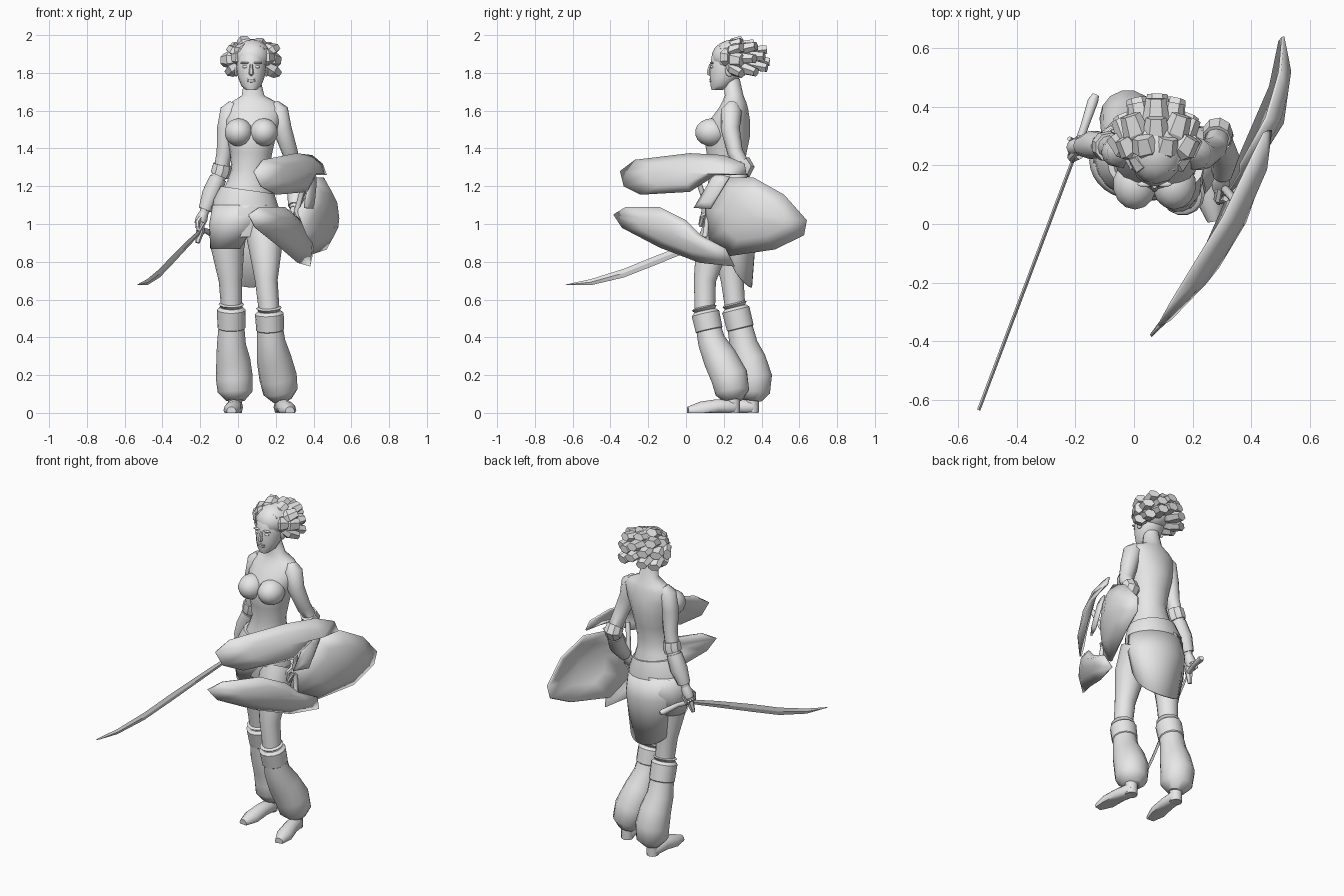
import bpy, bmesh, math
from mathutils import Vector

cube = bpy.data.objects.get("Cube")
if cube:
    bpy.data.objects.remove(cube, do_unlink=True)

clay = bpy.data.materials.new("plain_grey")
clay.use_nodes = True
clay.diffuse_color = (.8, .8, .8, 1)
clay.node_tree.nodes["Principled BSDF"].inputs["Base Color"].default_value = (.8, .8, .8, 1)


def finish(name, bm, angle=50):
    """Turn a bmesh into a named, shaded object."""
    bmesh.ops.recalc_face_normals(bm, faces=bm.faces)
    mesh = bpy.data.meshes.new(name)
    bm.to_mesh(mesh)
    bm.free()
    mesh.materials.append(clay)
    obj = bpy.data.objects.new(name, mesh)
    bpy.context.collection.objects.link(obj)
    if angle:
        bpy.ops.object.select_all(action="DESELECT")
        obj.select_set(True)
        bpy.context.view_layer.objects.active = obj
        bpy.ops.object.shade_smooth_by_angle(angle=math.radians(angle))
    return obj


def skin(name, rings, closed=True, angle=50):
    """Bridge successive rings of points; closed rings are capped."""
    bm = bmesh.new()
    loops = [[bm.verts.new(p) for p in ring] for ring in rings]
    count = len(loops[0])
    for low, high in zip(loops, loops[1:]):
        for i in range(count if closed else count - 1):
            j = (i + 1) % count
            bm.faces.new((low[i], low[j], high[j], high[i]))
    if closed:
        bm.faces.new(loops[0])
        bm.faces.new(loops[-1])
    return finish(name, bm, angle)


def body(name, rings, start=0, stop=360, tilt=0, sides=18):
    """Stack of ellipses (x, y, z, rx, ry, drop at the back), whole or part of a turn."""
    closed = stop - start == 360
    steps = sides if closed else sides + 1
    angles = [math.radians(start + (stop - start) * i / sides) for i in range(steps)]
    loops = [[(x + rx * math.cos(a), y + ry * math.sin(a),
               z + tilt * math.cos(a) - sum(drop) * max(math.sin(a), 0) ** .6)
              for a in angles] for x, y, z, rx, ry, *drop in rings]
    return skin(name, loops, closed)


def tube(name, path, sides=12, angle=50, floor=False, flat=1):
    """Limb along points (x, y, z, radius), optionally flattened."""
    pts = [Vector(p[:3]) for p in path]
    whole = (pts[-1] - pts[0]).normalized()
    ref = Vector((0, 0, 1)) if abs(whole.x) > .7 else Vector((1, 0, 0))
    loops = []
    for k, point in enumerate(pts):
        t = (pts[min(k + 1, len(pts) - 1)] - pts[max(k - 1, 0)]).normalized()
        u = (ref - t * ref.dot(t)).normalized()
        v = t.cross(u) * flat
        turn = [math.tau * i / sides for i in range(sides)]
        loop = [point + (u * math.cos(a) + v * math.sin(a)) * path[k][3] for a in turn]
        if floor:
            for p in loop:
                p.z = max(p.z, 0)
        loops.append(loop)
    return skin(name, loops, angle=angle)


def ball(name, centre, size):
    bm = bmesh.new()
    bmesh.ops.create_uvsphere(bm, u_segments=14, v_segments=9, radius=1)
    bmesh.ops.scale(bm, vec=size, verts=bm.verts)
    bmesh.ops.translate(bm, vec=centre, verts=bm.verts)
    return finish(name, bm)


# Torso with sloping shoulders, neck and bust
body("torso", [(.04, .22, .93, .13, .11), (.04, .22, 1.05, .165, .13),
               (.045, .22, 1.14, .145, .12), (.055, .215, 1.22, .115, .1),
               (.065, .215, 1.29, .1, .092), (.07, .215, 1.38, .112, .108),
               (.07, .217, 1.47, .132, .125), (.08, .232, 1.55, .15, .108),
               (.085, .25, 1.61, .155, .08), (.085, .255, 1.645, .12, .065),
               (.08, .255, 1.68, .06, .05), (.075, .24, 1.77, .042, .045)])
for side, x in (("right", .003), ("left", .137)):
    ball(side + "_bust", (x, .135, 1.485), (.076, .087, .074))

# Head and face
body("head", [(.07, .165, 1.71, .028, .03), (.07, .185, 1.73, .052, .055),
              (.07, .205, 1.775, .07, .08), (.07, .225, 1.83, .08, .1),
              (.07, .235, 1.89, .078, .1), (.07, .245, 1.94, .055, .075)])
tube("nose", [(.07, .13, 1.845, .008), (.07, .121, 1.81, .012), (.07, .122, 1.797, .014),
              (.07, .133, 1.79, .009)], sides=6)
for z in (1.756, 1.767):
    ball("lip", (.07, .134, z), (.024, .01, .007))
for side, s in (("right", -1), ("left", 1)):
    ball(side + "_eye", (.07 + s * .031, .138, 1.832), (.017, .009, .008))
    ball(side + "_brow", (.07 + s * .033, .136, 1.853), (.026, .01, .006))
    ball(side + "_ear", (.07 + s * .08, .23, 1.81), (.01, .022, .03))

# Hair: a cap with wide, flat locks fanning up, out and back
ball("hair_cap", (.075, .255, 1.885), (.1, .12, .092))
for back, count, reach in ((-24, 6, .11), (6, 8, .145), (34, 7, .155), (62, 5, .16), (88, 1, .155)):
    for i in range(count):
        around = math.radians(-32 + 244 * i / max(count - 1, 1))
        if back < 0:
            around = math.radians(15 + 150 * i / (count - 1))
        lift = math.radians(back)
        way = Vector((math.cos(around) * math.cos(lift), math.sin(lift),
                      math.sin(around) * math.cos(lift) * .8))
        root = Vector((.075, .25, 1.865))
        length = reach * (1 + .05 * (-1) ** i)
        sweep = Vector((0, .03, -.005))
        tube("hair_lock", [(*(root + way * length * .4 - sweep), .03),
                           (*(root + way * length * .78 - sweep * .3), .046),
                           (*(root + way * length + sweep), .035)], sides=6, angle=0, flat=.7)

# Arms, with elbow guards and bracers
arms = {
    "right": [(-.02, .25, 1.635, .03), (-.04, .245, 1.6, .054), (-.062, .245, 1.5, .05), (-.072, .255, 1.38, .041),
              (-.09, .265, 1.28, .04), (-.14, .27, 1.16, .038), (-.18, .265, 1.06, .024)],
    "left": [(.19, .25, 1.635, .03), (.21, .24, 1.6, .056), (.235, .235, 1.5, .05), (.275, .26, 1.38, .042),
             (.285, .31, 1.3, .042), (.31, .23, 1.17, .04), (.3, .16, 1.08, .026)],
}
for side, path in arms.items():
    tube(side + "_arm", path)
    upper, elbow, mid, wrist = [Vector(p[:3]) for p in path[3:]]
    near = elbow.lerp(upper, .35)
    tube(side + "_elbow_guard", [(*near, .05), (*elbow, .054), (*elbow.lerp(mid, .2), .05)], sides=9, angle=30)
    tube(side + "_bracer", [(*elbow.lerp(mid, .3), .045), (*mid, .05), (*mid.lerp(wrist, .85), .036)], sides=10)
    # Hand with curled fingers
    reach = (wrist - mid).normalized()
    palm = wrist + reach * .07
    tube(side + "_palm", [(*wrist, .024), (*wrist.lerp(palm, .5), .032), (*palm, .027)], sides=8)
    for i in range(4):
        knuckle = palm + Vector((.02, .03 - .02 * i, .012))
        tube(side + "_finger", [(*knuckle, .012), (*(knuckle + Vector((-.02, -.01, -.045))), .011),
                                (*(knuckle + Vector((-.035, 0, -.02))), .008)], sides=6)
    tube(side + "_thumb", [(*wrist, .012), (*(palm + Vector((-.01, -.035, .015))), .013),
                           (*(palm + Vector((-.005, -.045, -.03))), .008)], sides=6)

# Thighs, knee cuffs, baggy trouser legs and feet
thighs = {
    "right": [(-.045, .23, 1, .1), (-.055, .23, .87, .088), (-.04, .245, .7, .062), (-.035, .26, .56, .055)],
    "left": [(.135, .2, 1, .105), (.145, .135, .87, .088), (.15, .1, .7, .06), (.165, .1, .54, .055)],
}
legs = {
    "right": [(-.035, .285, .46, .068), (-.035, .305, .36, .077), (-.025, .335, .28, .09),
              (-.02, .36, .19, .098), (-.015, .355, .11, .092), (-.015, .35, .065, .05)],
    "left": [(.17, .12, .45, .068), (.175, .135, .38, .075), (.19, .18, .29, .092),
             (.212, .23, .19, .1), (.225, .245, .11, .092), (.235, .25, .065, .05)],
}
feet = {"right": (-.015, .35, -.035, .1), "left": (.23, .25, .275, .01)}
for side in thighs:
    tube(side + "_thigh", thighs[side], sides=14)
    tube(side + "_trouser_leg", legs[side], sides=14)
    knee, calf = Vector(thighs[side][-1][:3]), Vector(legs[side][0][:3])
    axis = (knee - calf).normalized()
    tube(side + "_knee_cuff", [(*(calf - axis * .02), .062), (*(calf - axis * .01), .074),
                               (*(knee - axis * .015), .076), (*knee, .06)], sides=14, angle=35)
    tube(side + "_cuff_rim", [(*knee, .055), (*(knee + axis * .015), .068), (*(knee + axis * .022), .056)], sides=14)
    hx, hy, tx, ty = feet[side]
    heel, toe = Vector((hx, hy, 0)), Vector((tx, ty, 0))
    tube(side + "_foot", [(*(heel + Vector((0, .025, .03))), .025), (*(heel + Vector((0, 0, .03))), .042),
                          (*(heel.lerp(toe, .35) + Vector((0, 0, .03))), .042),
                          (*(heel.lerp(toe, .7) + Vector((0, 0, .012))), .048),
                          (*(toe + Vector((0, 0, .008))), .025)], floor=True)
    tube(side + "_ankle", [(*heel, .035), (*(heel + Vector((0, 0, .1))), .038)], floor=True)

# Hip wrap: slanted sash, back cloth hanging lowest behind, and a flap over the right thigh
body("sash", [(.04, .22, 1.04, .178, .142), (.043, .22, 1.11, .172, .14), (.05, .218, 1.18, .142, .12)], tilt=-.02)
cloth = [body("back_cloth", [(.04, .22, 1.08, .18, .142), (.045, .23, .97, .185, .142, .02),
                             (.05, .235, .83, .15, .115, .165)], start=-5, stop=185, tilt=-.015),
         body("right_flap", [(.04, .22, 1.1, .174, .14), (-.005, .22, 1.0, .148, .135),
                             (-.05, .225, .87, .097, .097)], start=100, stop=310)]
for panel in cloth:
    panel.modifiers.new("thickness", "SOLIDIFY").thickness = .008


def shell(name, outline, dome=.03, shift=0, tuck=0):
    """Curved shield plate from a (y, z) outline, domed outward, its front end tucked in."""
    def place(y, z, rise):
        bow = .335 + .55 * y - .42 * y * y - .75 * (z - 1.07) ** 2
        return bm.verts.new((bow + rise + shift - tuck * max(.35 - y, 0), y, z))

    bm = bmesh.new()
    cy = sum(p[0] for p in outline) / len(outline)
    cz = sum(p[1] for p in outline) / len(outline)
    outer = [place(y, z, 0) for y, z in outline]
    inner = [place(cy + (y - cy) * .6, cz + (z - cz) * .6, dome) for y, z in outline]
    tip = place(cy, cz, dome * 1.3)
    for i in range(len(outline)):
        j = (i + 1) % len(outline)
        bm.faces.new((outer[i], outer[j], inner[j], inner[i]))
        bm.faces.new((inner[i], inner[j], tip))
    obj = finish(name, bm, 60)
    obj.modifiers.new("thickness", "SOLIDIFY").thickness = .01


# Shield of three shells, with a joining plate and grip
shell("upper_shell", [(-.35, 1.28), (-.27, 1.34), (.02, 1.375), (.2, 1.365), (.31, 1.32), (.32, 1.26),
                      (.16, 1.26), (.02, 1.17), (-.24, 1.155), (-.33, 1.2)], shift=.03)
shell("lower_shell", [(-.385, 1.05), (-.32, 1.09), (-.14, 1.09), (.0, 1.02), (.08, .94), (.21, .87),
                      (.255, .775), (.07, .795), (-.14, .875), (-.34, .98)])
shell("rear_shell", [(.2, 1.245), (.36, 1.245), (.52, 1.155), (.64, 1.02), (.625, .94), (.47, .865),
                     (.23, .83), (.12, .92), (.1, 1.08), (.17, 1.15)], tuck=.25)
shell("joining_plate", [(.15, 1.27), (.23, 1.25), (.13, 1.08), (.04, 1.085)], dome=.008)
tube("shield_grip", [(.36, .06, 1.24, .014), (.31, .12, 1.07, .014), (.33, .1, .93, .014)], sides=8)

# Curved sword: diamond sections along a straight plan line
guard, tip = Vector((-.2, .24, 0)), Vector((-.53, -.635, 0))
across = (tip - guard).cross(Vector((0, 0, 1))).normalized() * .006
stations = []
for t, z, half in ((0, .96, .014), (.2, .895, .02), (.45, .81, .024), (.65, .74, .023),
                   (.85, .692, .016), (1, .678, .002)):
    centre = guard.lerp(tip, t) + Vector((0, 0, z))
    rise = Vector((0, 0, half))
    stations.append([centre + rise, centre + across, centre - rise, centre - across])
skin("sword_blade", stations, angle=20)
tube("sword_hilt", [(-.2, .24, .96, .016), (-.17, .33, .965, .014), (-.14, .42, .95, .018),
                    (-.13, .44, .945, .012)], sides=8)
tube("sword_guard", [(-.215, .235, .9, .012), (-.2, .245, .96, .022), (-.19, .25, 1.02, .012)], sides=6)
